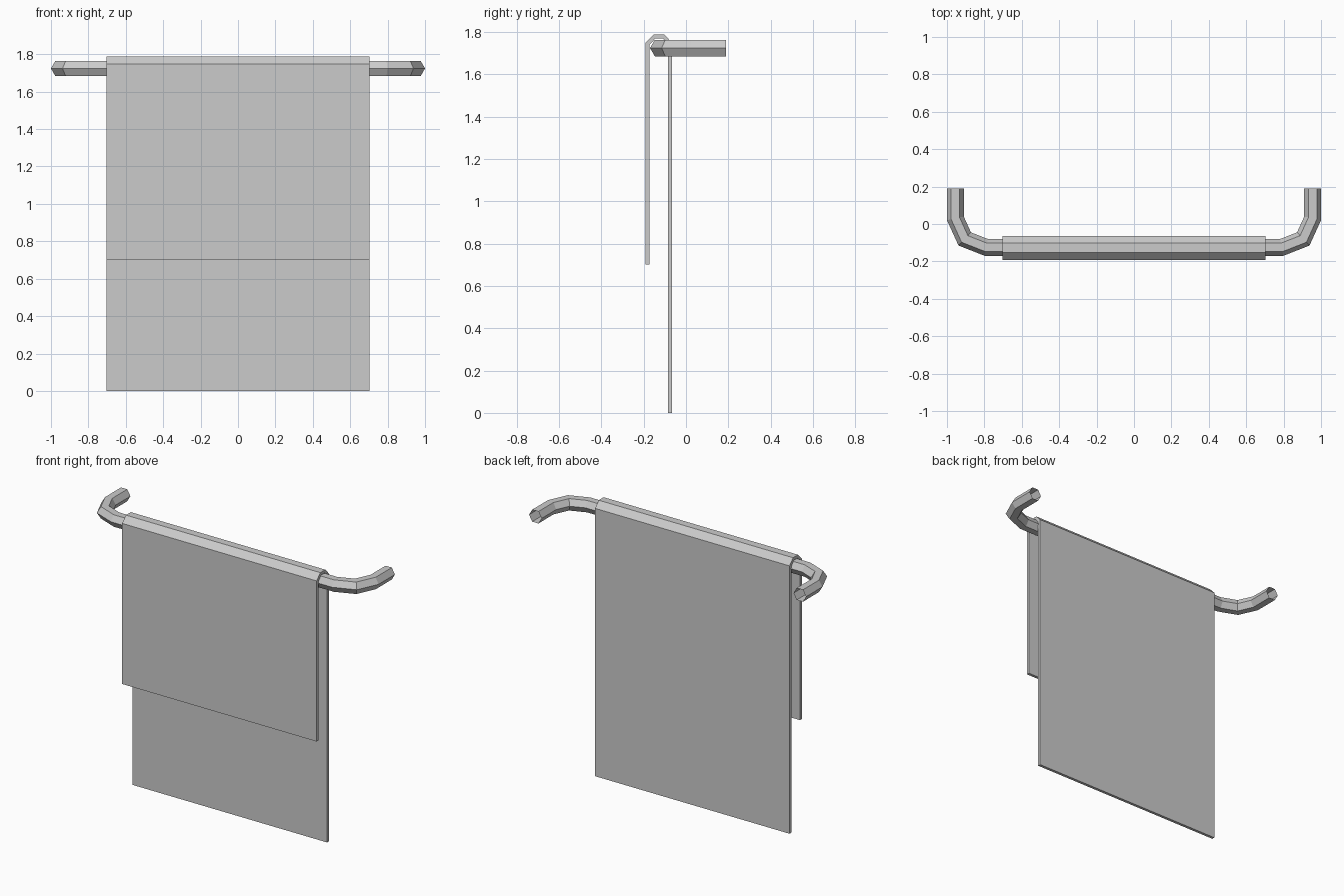
import bpy, bmesh, math
from mathutils import Vector

cube = bpy.data.objects.get("Cube")
if cube:
    bpy.data.objects.remove(cube, do_unlink=True)

grey = bpy.data.materials.new("plain_grey")
grey.use_nodes = True
colour = (0.6, 0.6, 0.6, 1)
grey.diffuse_color = colour
grey.node_tree.nodes["Principled BSDF"].inputs["Base Color"].default_value = colour


def finish(name, bm):
    bmesh.ops.recalc_face_normals(bm, faces=bm.faces)
    mesh = bpy.data.meshes.new(name)
    bm.to_mesh(mesh)
    bm.free()
    mesh.materials.append(grey)
    obj = bpy.data.objects.new(name, mesh)
    bpy.context.collection.objects.link(obj)
    return obj


# Rail: open hexagonal tube swept along a mirrored path with mitred bends
RAIL_Z, RADIUS = 1.724, 0.045
half = [(0.955, 0.19), (0.955, 0.03), (0.905, -0.08), (0.79, -0.125)]
path = [Vector((-x, y, RAIL_Z)) for x, y in half]
path += [Vector((x, y, RAIL_Z)) for x, y in reversed(half)]
up = Vector((0, 0, 1))

bm = bmesh.new()
rings = []
for i, p in enumerate(path):
    before = (p - path[i - 1]).normalized() if i else None
    after = (path[i + 1] - p).normalized() if i < len(path) - 1 else None
    before, after = before or after, after or before
    side = (before + after).normalized().cross(up)
    mitre = 1 / math.cos(before.angle(after) / 2)
    rings.append([bm.verts.new(p + side * RADIUS * mitre * math.cos(k * math.pi / 3)
                               + up * RADIUS * math.sin(k * math.pi / 3))
                  for k in range(6)])
for a, b in zip(rings, rings[1:]):
    for k in range(6):
        n = (k + 1) % 6
        bm.faces.new((a[k], a[n], b[n], b[k]))
finish("rail", bm)

# Towel: folded cloth section, draped over the rail and extruded sideways
HALF_WIDTH = 0.702
outer = [(-0.192, 0.70), (-0.192, 1.748), (-0.153, 1.787),
         (-0.102, 1.787), (-0.065, 1.748), (-0.065, 0)]
inner = [(-0.173, 0.70), (-0.173, 1.738), (-0.146, 1.768),
         (-0.109, 1.768), (-0.084, 1.738), (-0.084, 0)]
bm = bmesh.new()
strip = []
for i in range(len(outer) - 1):
    quad = (outer[i], outer[i + 1], inner[i + 1], inner[i])
    strip.append(bm.faces.new([bm.verts.new((-HALF_WIDTH, y, z)) for y, z in quad]))
bmesh.ops.remove_doubles(bm, verts=bm.verts, dist=0.0001)
grown = bmesh.ops.extrude_face_region(bm, geom=bm.faces[:], use_keep_orig=True)
moved = [g for g in grown["geom"] if isinstance(g, bmesh.types.BMVert)]
bmesh.ops.translate(bm, verts=moved, vec=(2 * HALF_WIDTH, 0, 0))
finish("towel", bm)
